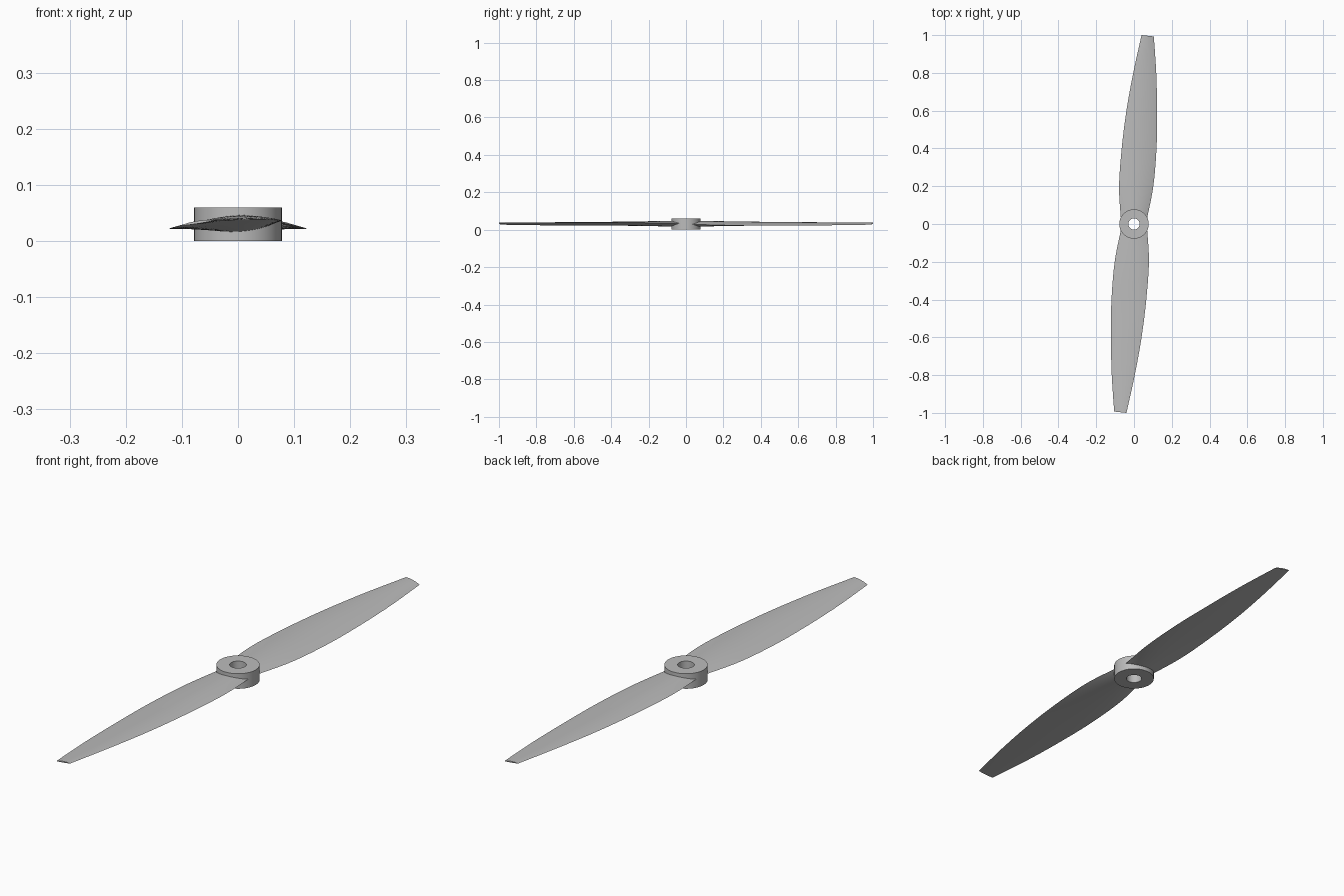
import bpy, bmesh, math
from mathutils import Matrix

cube = bpy.data.objects.get("Cube")
if cube:
    bpy.data.objects.remove(cube, do_unlink=True)

grey = bpy.data.materials.new("light_grey")
grey.use_nodes = True
color = (0.5, 0.5, 0.5, 1)
grey.diffuse_color = color
grey.node_tree.nodes["Principled BSDF"].inputs["Base Color"].default_value = color


def finish(bm, name, angle):
    bmesh.ops.recalc_face_normals(bm, faces=bm.faces)
    mesh = bpy.data.meshes.new(name)
    bm.to_mesh(mesh)
    bm.free()
    obj = bpy.data.objects.new(name, mesh)
    bpy.context.collection.objects.link(obj)
    mesh.materials.append(grey)
    bpy.ops.object.select_all(action="DESELECT")
    obj.select_set(True)
    bpy.context.view_layer.objects.active = obj
    bpy.ops.object.shade_smooth_by_angle(angle=math.radians(angle))
    return obj


# Hub: rectangular profile spun into a ring with a shaft hole
def hub(outer, inner, height, sides=64):
    bm = bmesh.new()
    pts = [(inner, 0), (outer, 0), (outer, height), (inner, height)]
    loop = [bm.verts.new((r, 0, z)) for r, z in pts]
    edges = [bm.edges.new((loop[i], loop[(i + 1) % 4])) for i in range(4)]
    bmesh.ops.spin(bm, geom=loop + edges, cent=(0, 0, 0), axis=(0, 0, 1),
                   angle=math.tau, steps=sides)
    bmesh.ops.remove_doubles(bm, verts=bm.verts, dist=0.0001)
    return finish(bm, "hub", 30)


# Blade stations: y, high edge x, low edge x, high edge z, low edge z, upper bulge, lower bulge
STATIONS = [
    (0.035, -0.070, 0.070, 0.034, 0.029, 0.015, 0.016),
    (0.2, -0.079, 0.102, 0.037, 0.024, 0.014, 0.010),
    (0.4, -0.065, 0.119, 0.038, 0.022, 0.011, 0.005),
    (0.6, -0.040, 0.122, 0.038, 0.022, 0.009, 0.002),
    (0.8, -0.004, 0.118, 0.038, 0.024, 0.006, 0.001),
    (1.0, 0.040, 0.105, 0.037, 0.027, 0.004, 0.001),
]


def station(s):
    """Smooth curve through the stations."""
    i = min(int(s), len(STATIONS) - 2)
    t = s - i
    a, b, c, d = (STATIONS[min(max(i + k, 0), len(STATIONS) - 1)] for k in (-1, 0, 1, 2))
    return [q + t * (r - p + t * (2 * p - 5 * q + 4 * r - w + t * (3 * (q - r) + w - p))) / 2
            for p, q, r, w in zip(a, b, c, d)]


def blade(name, turn, rows=40, cols=16):
    bm = bmesh.new()
    rings = []
    for j in range(rows + 1):
        y, xa, xb, za, zb, up, down = station(j / rows * (len(STATIONS) - 1))
        ring = []
        for k in range(2 * cols):
            u = k / cols if k <= cols else 2 - k / cols
            bulge = 4 * u * (1 - u) * (up if k <= cols else -down)
            skew = 0.007 * u * j / rows
            ring.append(bm.verts.new((xa + (xb - xa) * u, y - skew,
                                      za + (zb - za) * u + bulge)))
        rings.append(ring)
    n = 2 * cols
    for lower, upper in zip(rings, rings[1:]):
        for k in range(n):
            m = (k + 1) % n
            bm.faces.new((lower[k], lower[m], upper[m], upper[k]))
    bm.faces.new(rings[0])
    bm.faces.new(rings[-1])
    bmesh.ops.rotate(bm, verts=bm.verts, cent=(0, 0, 0),
                     matrix=Matrix.Rotation(turn, 3, "Z"))
    return finish(bm, name, 20)


hub(0.078, 0.03, 0.06)
blade("back_blade", 0)
blade("front_blade", math.pi)
